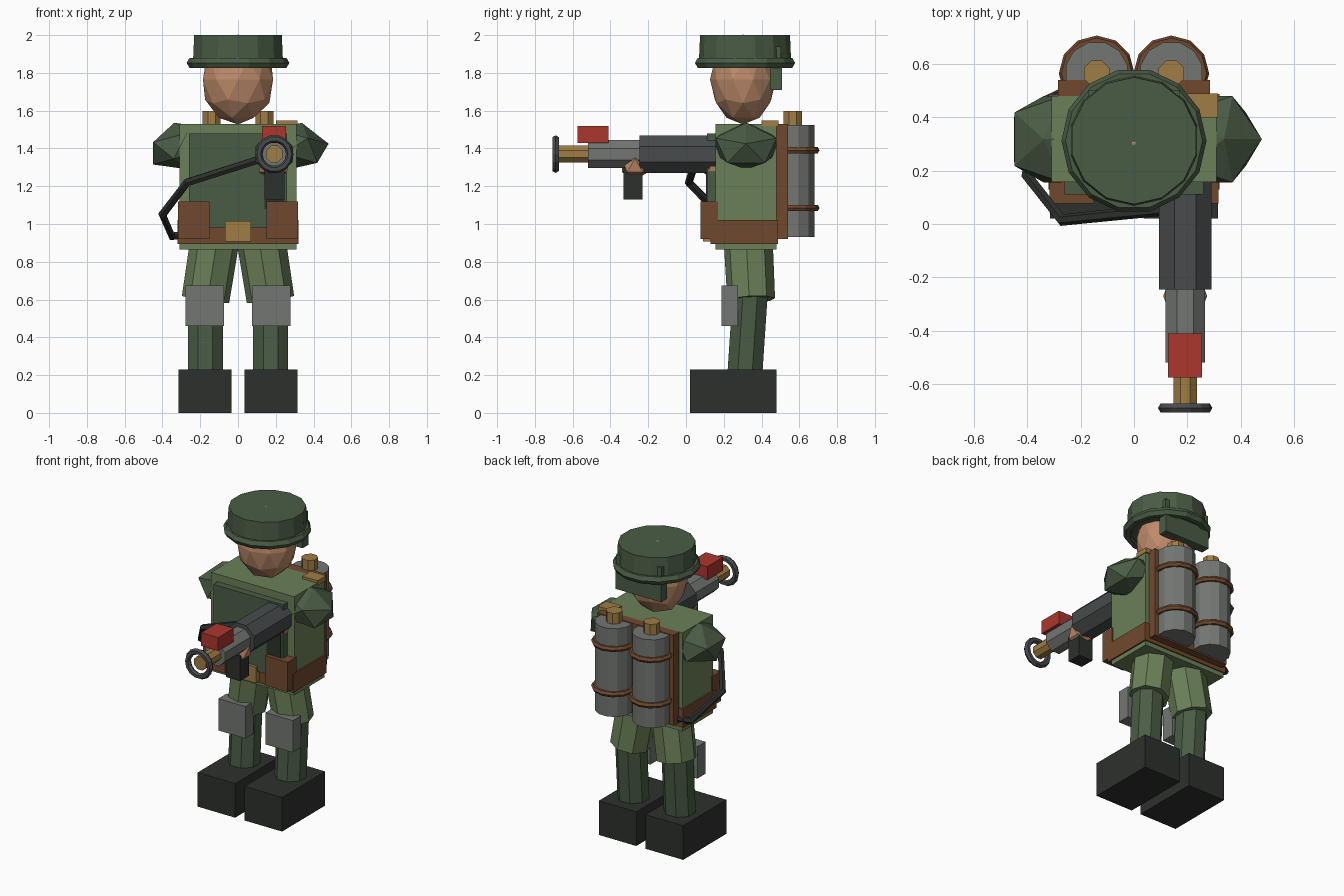
import bpy
from math import pi, radians
from mathutils import Vector, Quaternion

if "Cube" in bpy.data.objects:
    bpy.data.objects.remove(bpy.data.objects["Cube"])


def paint(name, code):
    m = bpy.data.materials.new(name)
    rgb = [int(code[i:i + 2], 16) / 255 for i in (0, 2, 4)]
    m.diffuse_color = [((c + 0.055) / 1.055) ** 2.4 for c in rgb] + [1]
    m.use_nodes = True
    m.node_tree.nodes["Principled BSDF"].inputs["Base Color"].default_value = m.diffuse_color
    return m


DARK_GREEN = paint("dark_green", "4A5C45")
GREEN = paint("green", "6B8058")
SKIN = paint("skin", "BE8B6A")
BROWN = paint("brown", "71492F")
TAN = paint("tan", "A17D45")
BLACK = paint("black", "2D302D")
GUNMETAL = paint("gunmetal", "484B4C")
STEEL = paint("steel", "737672")
RED = paint("red", "AC372D")


def finish(name, mat):
    o = bpy.context.object
    o.name = name
    o.data.materials.append(mat)
    return o


def box(name, mat, x, y, z):
    """Box from (min, max) ranges on each axis."""
    bpy.ops.mesh.primitive_cube_add(size=1, location=[(a + b) / 2 for a, b in (x, y, z)])
    o = finish(name, mat)
    o.scale = [b - a for a, b in (x, y, z)]
    return o


def rod(name, mat, a, b, r1, r2=None, sides=8, spin=None):
    """Prism or tapered prism between two points, flats facing the axes."""
    a, b = Vector(a), Vector(b)
    bpy.ops.mesh.primitive_cone_add(vertices=sides, radius1=r1, radius2=r2 or r1,
                                    depth=(b - a).length, location=(a + b) / 2)
    o = finish(name, mat)
    o.rotation_mode = 'QUATERNION'
    turn = Quaternion((0, 0, 1), pi / sides if spin is None else spin)
    o.rotation_quaternion = (b - a).to_track_quat('Z', 'Y') @ turn
    return o


def ball(name, mat, loc, scale, sub=1, tilt=0):
    bpy.ops.mesh.primitive_ico_sphere_add(subdivisions=sub, radius=1, location=loc,
                                          rotation=(0, tilt, 0))
    o = finish(name, mat)
    o.scale = scale
    return o


def ring(name, mat, loc, major, minor, seg, rot=(0, 0, 0), minor_seg=6):
    bpy.ops.mesh.primitive_torus_add(major_radius=major, minor_radius=minor, major_segments=seg,
                                     minor_segments=minor_seg, location=loc, rotation=rot)
    return finish(name, mat)


def span(s, lo, hi):
    return sorted((s * lo, s * hi))


# Mirrored parts: legs, boots, pouches, shoulders, tanks, helmet clips
for s, side in ((-1, "left"), (1, "right")):
    box(f"boot_{side}", BLACK, span(s, .035, .315), (.02, .48), (0, .23))
    rod(f"lower_leg_{side}", DARK_GREEN, (s * .173, .31, .18), (s * .173, .342, .66), .1)
    rod(f"upper_leg_{side}", GREEN, (s * .125, .33, .9), (s * .172, .345, .6), .13, .127)
    box(f"knee_pad_{side}", STEEL, span(s, .075, .278), (.187, .275), (.46, .675))
    box(f"belt_pouch_{side}", BROWN, span(s, .15, .317), (.077, .17), (.92, 1.12))
    ball(f"shoulder_{side}", DARK_GREEN, (s * .305, .318, 1.413), (.185, .19, .127),
         tilt=s * radians(15))
    tx, ty = s * .14, .565
    rod(f"tank_{side}", STEEL, (tx, ty, .93), (tx, ty, 1.525), .12, sides=12)
    rod(f"tank_valve_{side}", TAN, (tx, ty, 1.52), (tx, ty, 1.597), .052)
    for z in (1.085, 1.39):
        ring(f"tank_band_{side}", BROWN, (tx, ty, z), .123, .019, 12)
    box(f"helmet_clip_{side}", DARK_GREEN, span(s, .125, .17), (.462, .503), (1.79, 1.94))

# Torso, vest, belt, back plate
box("torso", GREEN, (-.31, .31), (.157, .48), (.865, 1.53))
box("chest_plate", DARK_GREEN, (-.26, .26), (.11, .17), (.98, 1.48))
box("belt", BROWN, (-.32, .32), (.13, .488), (.895, 1.02))
box("buckle", TAN, (-.07, .07), (.09, .14), (.908, 1.017))
box("back_plate", BROWN, (-.285, .285), (.475, .54), (.92, 1.53))
box("shoulder_clasp", TAN, (.2, .315), (.4, .49), (1.515, 1.547))

# Head and helmet
ball("head", SKIN, (0, .302, 1.765), (.195, .175, .238), sub=2)
rod("helmet", DARK_GREEN, (0, .3125, 1.84), (0, .3125, 2.0), .245, .238, sides=14, spin=0)
ring("helmet_brim", DARK_GREEN, (0, .3125, 1.853), .242, .03, 14)
box("neck_flap", DARK_GREEN, (-.17, .17), (.445, .508), (1.71, 1.86))

# Projector weapon along -y
gx, gz = .192, 1.37
rod("weapon_body", GUNMETAL, (gx, -.245, gz), (gx, .2, gz), .107)
rod("weapon_barrel", STEEL, (gx, -.52, gz), (gx, -.24, gz), .08)
rod("nozzle", TAN, (gx, -.68, gz), (gx, -.51, gz), .048)
ring("muzzle_ring", GUNMETAL, (gx, -.69, gz), .082, .02, 14, (pi / 2, 0, 0))
box("igniter_box", RED, (.128, .255), (-.575, -.41), (1.43, 1.52))
box("front_grip", BLACK, (.14, .245), (-.33, -.23), (1.13, 1.3))
box("rear_grip", BLACK, (.14, .245), (.105, .2), (1.08, 1.3))
for name, y in (("front_hand", -.27), ("rear_hand", .155)):
    ball(name, SKIN, (gx, y, 1.31), (.092, .08, .08))

# Fuel hose from the weapon round the left side to the tank
path = [(.17, .06, 1.36), (-.27, .015, 1.22), (-.4, .18, 1.05), (-.35, .45, .935), (-.16, .54, .96)]
curve = bpy.data.curves.new("fuel_hose", 'CURVE')
curve.dimensions = '3D'
curve.bevel_depth = .023
curve.bevel_resolution = 1
curve.use_fill_caps = True
spline = curve.splines.new('POLY')
spline.points.add(len(path) - 1)
spline.use_smooth = False
for p, co in zip(spline.points, path):
    p.co = (*co, 1)
curve.materials.append(BLACK)
bpy.context.collection.objects.link(bpy.data.objects.new("fuel_hose", curve))
